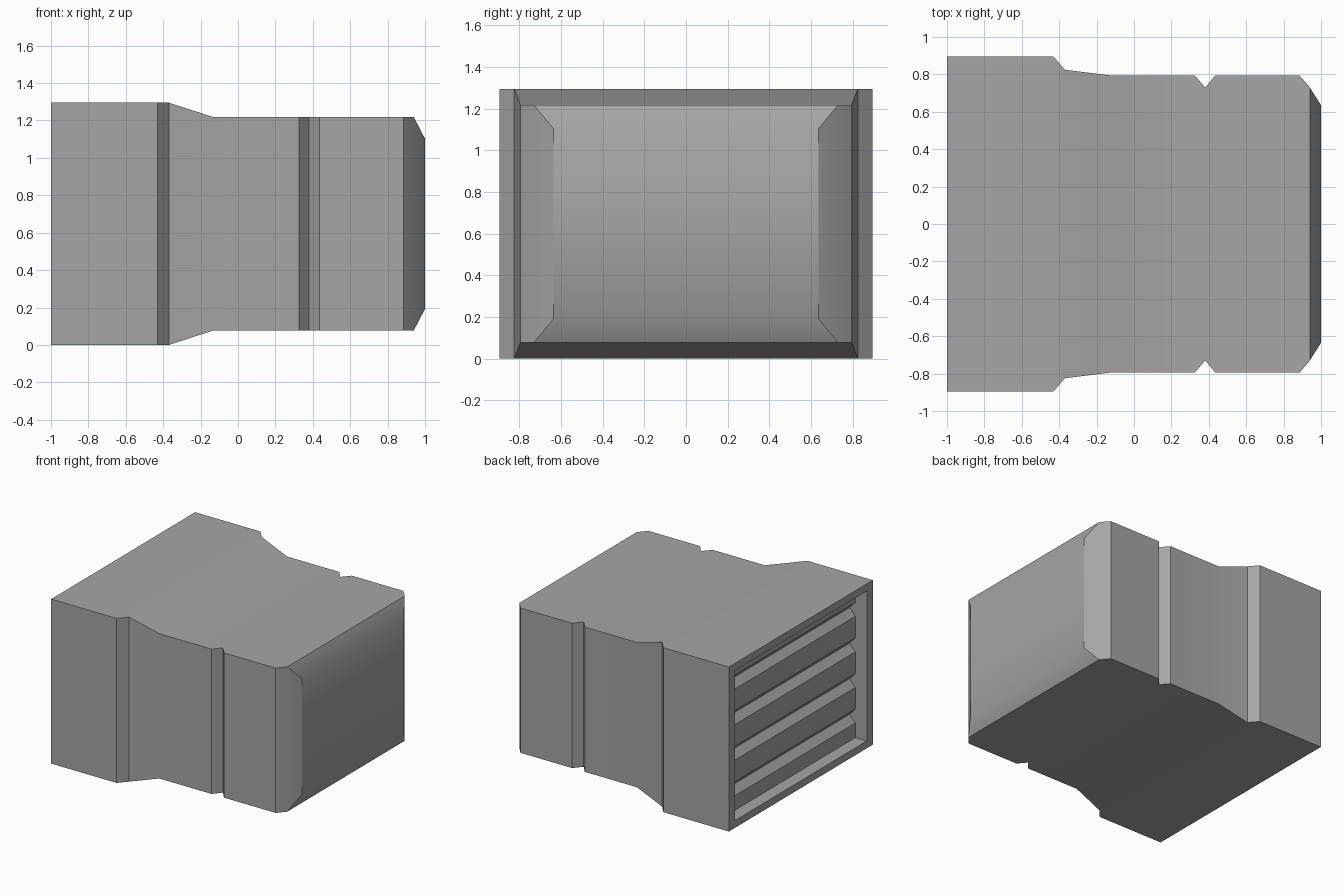
import bpy, bmesh, math

cube = bpy.data.objects.get("Cube")
if cube:
    bpy.data.objects.remove(cube, do_unlink=True)

grey = bpy.data.materials.new("mid_grey")
grey.use_nodes = True
grey.diffuse_color = (0.38, 0.38, 0.38, 1)
grey.node_tree.nodes["Principled BSDF"].inputs["Base Color"].default_value = (0.38, 0.38, 0.38, 1)

MID = 0.6475


def finish(name, bm):
    bmesh.ops.recalc_face_normals(bm, faces=bm.faces)
    mesh = bpy.data.meshes.new(name)
    bm.to_mesh(mesh)
    bm.free()
    obj = bpy.data.objects.new(name, mesh)
    mesh.materials.append(grey)
    bpy.context.collection.objects.link(obj)
    bpy.ops.object.select_all(action='DESELECT')
    obj.select_set(True)
    bpy.context.view_layer.objects.active = obj
    bpy.ops.object.shade_smooth_by_angle(angle=math.radians(30))
    return obj


def ring(bm, x, hy, hz):
    return [bm.verts.new((x, sy * hy, MID + sz * hz))
            for sy, sz in ((-1, -1), (1, -1), (1, 1), (-1, 1))]


# Housing: rectangular sections from the recess floor, round the rim, to the closed end
sections = [
    (-0.80, 0.82, 0.59), (-1.0, 0.82, 0.59), (-1.0, 0.895, MID),
    (-0.43, 0.895, MID), (-0.37, 0.825, MID), (-0.13, 0.795, 0.57),
    (0.325, 0.795, 0.57), (0.38, 0.73, 0.57), (0.435, 0.795, 0.57),
    (0.885, 0.795, 0.57), (0.94, 0.73, 0.57), (1.0, 0.635, 0.455),
]
bm = bmesh.new()
rings = [ring(bm, *s) for s in sections]
for a, b in zip(rings, rings[1:]):
    for i in range(4):
        j = (i + 1) % 4
        bm.faces.new((a[i], a[j], b[j], b[i]))
bm.faces.new(rings[0])
bm.faces.new(rings[-1])
finish("housing", bm)

# Louvre panel: V-grooved profile extruded across the recess
FRONT, DEPTH, PITCH = -0.9, 0.05, 0.28
profile = [(-0.8, MID - 0.59), (FRONT, MID - 0.59)]
for k in range(4):
    z = MID + (k - 1.5) * PITCH
    profile += [(FRONT, z - 0.055), (FRONT + DEPTH, z), (FRONT, z + 0.055)]
profile += [(FRONT, MID + 0.59), (-0.8, MID + 0.59)]
bm = bmesh.new()
face = bm.faces.new([bm.verts.new((x, -0.82, z)) for x, z in profile])
out = bmesh.ops.extrude_face_region(bm, geom=[face])
moved = [v for v in out["geom"] if isinstance(v, bmesh.types.BMVert)]
bmesh.ops.translate(bm, verts=moved, vec=(0, 1.64, 0))
finish("louvre_panel", bm)
